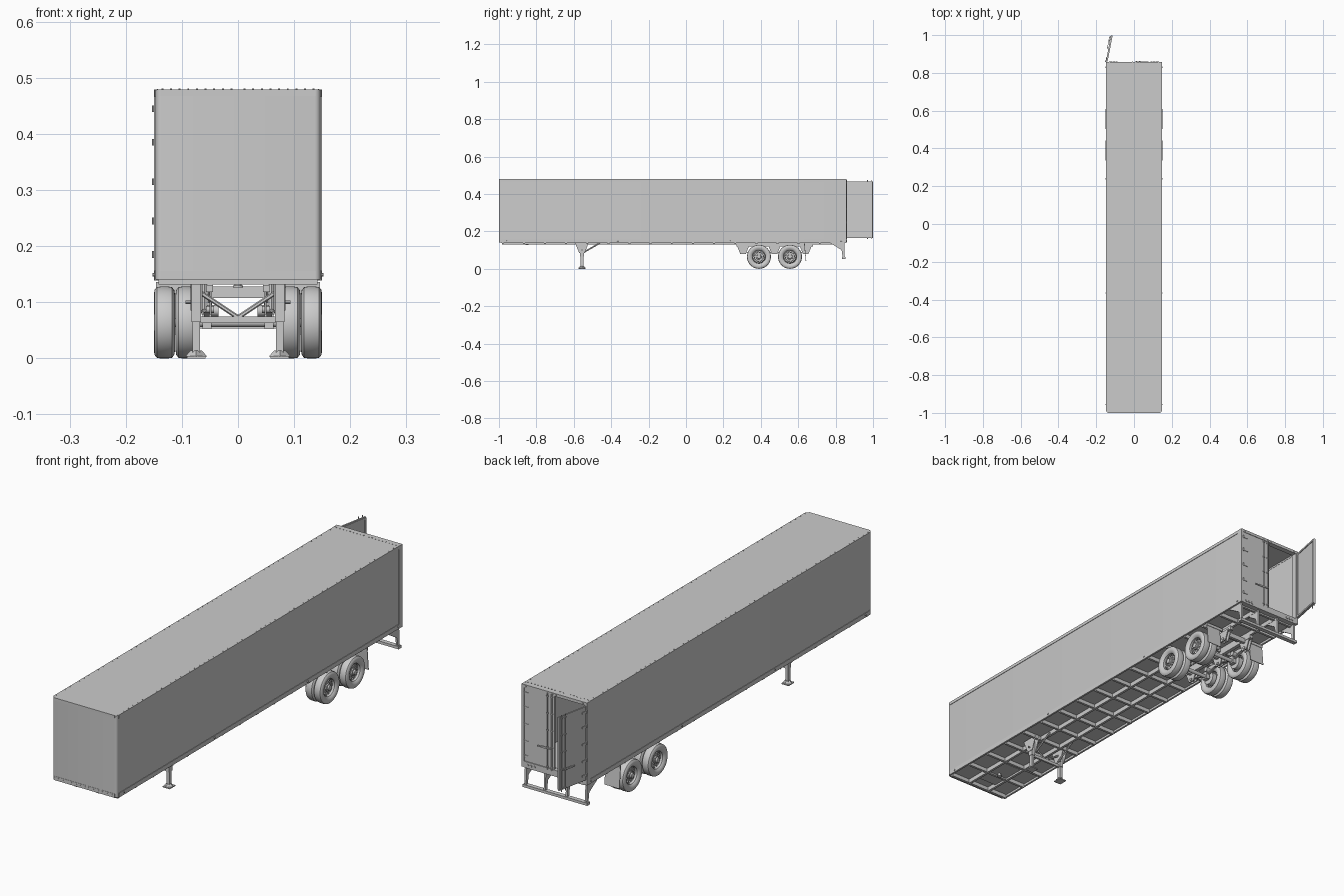
import bpy, bmesh, math
from mathutils import Vector, Matrix

if "Cube" in bpy.data.objects:
    bpy.data.objects.remove(bpy.data.objects["Cube"])

def finish(name, bm, loc=(0, 0, 0), rot=0.0, mirror=False):
    bmesh.ops.remove_doubles(bm, verts=bm.verts, dist=1e-6)
    bmesh.ops.recalc_face_normals(bm, faces=bm.faces)
    me = bpy.data.meshes.new(name)
    bm.to_mesh(me)
    bm.free()
    me.shade_smooth()
    me.set_sharp_from_angle(angle=math.radians(35))
    return place(name, me, loc, rot, mirror)

def place(name, me, loc, rot=0.0, mirror=False):
    ob = bpy.data.objects.new(name, me)
    ob.location = loc
    ob.rotation_euler.z = rot
    bpy.context.collection.objects.link(ob)
    if mirror:
        ob.modifiers.new("Mirror", 'MIRROR')
    return ob

def box(bm, x0, x1, y0, y1, z0, z1):
    m = Matrix.Translation(((x0 + x1) / 2, (y0 + y1) / 2, (z0 + z1) / 2))
    bmesh.ops.create_cube(bm, size=1, matrix=m @ Matrix.Diagonal((abs(x1 - x0), y1 - y0, z1 - z0, 1)))

def rod(bm, p, q, r, n=12, r2=None):
    p, q = Vector(p), Vector(q)
    m = Matrix.Translation((p + q) / 2) @ (q - p).to_track_quat('Z', 'Y').to_matrix().to_4x4()
    bmesh.ops.create_cone(bm, cap_ends=True, segments=n, radius1=r, radius2=r if r2 is None else r2,
                          depth=(q - p).length, matrix=m)

def prism(bm, pts, a, b, axis):
    # extrude a 2D outline along x or z
    f = (lambda p, t: (t, p[0], p[1])) if axis == 'x' else (lambda p, t: (p[0], p[1], t))
    va, vb = ([bm.verts.new(f(p, t)) for p in pts] for t in (a, b))
    bm.faces.new(va)
    bm.faces.new(vb)
    for i in range(len(pts)):
        j = (i + 1) % len(pts)
        bm.faces.new((va[i], va[j], vb[j], vb[i]))

def lathe(bm, prof, n=40, closed=False, skip=None):
    # revolve (x, r) points around x; skip leaves hand holes in one band
    rings = [[bm.verts.new((x, r * math.cos(2 * math.pi * i / n), r * math.sin(2 * math.pi * i / n)))
              for i in range(n)] for x, r in prof]
    for k in range(len(prof) if closed else len(prof) - 1):
        a, b = rings[k], rings[(k + 1) % len(prof)]
        for i in range(n):
            if k != skip or i % 4 > 1:
                j = (i + 1) % n
                bm.faces.new((a[i], a[j], b[j], b[i]))

# hollow cargo shell with rounded front corners
def u_shape(w, front, r, back):
    pts = [(-w, back)]
    for cx, a0 in ((-w + r, 180), (w - r, 270)):
        pts += [(cx + r * math.cos(math.radians(a0 + t)), front + r + r * math.sin(math.radians(a0 + t)))
                for t in (0, 22.5, 45, 67.5, 90)]
    return pts + [(w, back)]
bm = bmesh.new()
prism(bm, u_shape(.147, -.999, .01, .845) + u_shape(.142, -.993, .006, .845)[::-1], .141, .478, 'z')
finish("cargo_walls", bm)
bm = bmesh.new()
prism(bm, u_shape(.146, -.998, .01, .85), .473, .479, 'z')
finish("roof", bm)
bm = bmesh.new()
prism(bm, u_shape(.144, -.995, .01, .85), .148, .158, 'z')
finish("floor", bm)

# top and bottom side rails
for name, z0, z1 in (("top_rail", .466, .479), ("bottom_rail", .139, .157)):
    bm = bmesh.new()
    box(bm, .141, .149, -.988, .85, z0, z1)
    finish(name, bm, mirror=True)
bm = bmesh.new()
box(bm, -.138, .138, -1, -.99, .14, .156)
box(bm, -.138, .138, -1, -.99, .468, .479)
finish("front_rails", bm)

# rivets and marker lights
bm = bmesh.new()
for i in range(60):
    y = -.98 + i * .0308
    rod(bm, (.1435, y, .478), (.1435, y, .4802), .0015, 6)
for i in range(18):
    x = .004 + i * .0077
    rod(bm, (x, -.999, .150), (x, -1.001, .150), .001, 6)
    if i % 2:
        rod(bm, (x, .835, .478), (x, .835, .481), .002, 6)
finish("rivets", bm, mirror=True)
bm = bmesh.new()
for y in (-.955, -.365, .24, .83):
    rod(bm, (.147, y, .149), (.152, y, .149), .004, 10, .003)
finish("side_marker_lights", bm, mirror=True)

# rear door frame with lights
bm = bmesh.new()
box(bm, .138, .1495, .835, .857, .139, .479)
box(bm, 0, .138, .835, .857, .467, .479)
box(bm, 0, .138, .835, .857, .137, .163)
for x in (.092, .107, .122):
    rod(bm, (x, .856, .15), (x, .860, .15), .006, 14)
for x in (.008, .13):
    rod(bm, (x, .856, .473), (x, .860, .473), .003, 10)
finish("rear_frame", bm, mirror=True)

# rear doors: panel runs along local y from the hinge, s flips the outer side
def door(name, s, loc, rot, length):
    bm = bmesh.new()
    def b(x0, x1, *rest):
        box(bm, s * min(x0, x1), s * max(x0, x1), *rest)
    b(-.003, .003, .001, length, .164, .467)
    for y0, y1, z0, z1 in ((.002, .009, .166, .465), (length - .008, length - .001, .166, .465),
                           (.009, length - .008, .166, .173), (.009, length - .008, .458, .465)):
        b(.003, .006, y0, y1, z0, z1)
    for z in (.185, .245, .315, .385, .445):
        rod(bm, (-.004 * s, 0, z - .006), (-.004 * s, 0, z + .006), .003, 10)
        b(-.005, -.003, 0, .022, z - .004, z + .004)
    for y in (length - .03, length - .010):
        rod(bm, (-.006 * s, y, .158), (-.006 * s, y, .474), .002, 10)
        for z in (.17, .25, .32, .39, .46):
            b(-.008, -.003, y - .004, y + .004, z - .003, z + .003)
        b(-.010, -.007, y - .045, y, .232 + y * .1, .237 + y * .1)
    finish(name, bm, loc, rot)
door("closed_door", -1, (.138, .852, 0), math.pi / 2, .137)
door("open_door", 1, (-.146, .860, 0), math.radians(-11), .1415)

# underside frame
bm = bmesh.new()
for i in range(17):
    y = -.98 + i * .113
    box(bm, -.142, .142, y - .005, y + .005, .132, .149)
for x in (-.05, .05):
    box(bm, x - .005, x + .005, -.985, .84, .130, .149)
finish("floor_crossmembers", bm)
bm = bmesh.new()
box(bm, -.05, .05, -.93, -.77, .138, .148)
rod(bm, (0, -.85, .126), (0, -.85, .14), .006, 16)
rod(bm, (0, -.85, .126), (0, -.85, .130), .009, 16)
finish("coupling_plate_and_pin", bm)

# landing gear
bm = bmesh.new()
box(bm, .066, .083, -.566, -.546, .065, .142)
box(bm, .068, .081, -.563, -.549, .01, .07)
prism(bm, [(-.595, .142), (-.52, .142), (-.541, .085), (-.571, .085)], .063, .067, 'x')
prism(bm, [(-.595, .142), (-.52, .142), (-.541, .085), (-.571, .085)], .082, .085, 'x')
rod(bm, (.0745, -.556, .003), (.0745, -.556, .014), .02, 4, .010)
box(bm, .058, .091, -.574, -.538, 0, .004)
box(bm, 0, .068, -.560, -.552, .063, .075)
rod(bm, (.068, -.556, .118), (0, -.556, .073), .004, 6)
rod(bm, (.083, -.556, .10), (.094, -.556, .10), .003, 8)
finish("landing_gear", bm, mirror=True)
bm = bmesh.new()
for x in (-.06, .06):
    rod(bm, (x, -.552, .085), (x, -.46, .138), .004, 6)
finish("landing_gear_braces", bm)

# wheel meshes
half = [(.012, .037), (.017, .043), (.0187, .051), (.0175, .058), (.0135, .0628), (.007, .064)]
bm = bmesh.new()
lathe(bm, half + [(-x, r) for x, r in reversed(half)], 48, True)
tire = finish("tire", bm).data
bm = bmesh.new()
lathe(bm, [(-.014, .0385), (-.011, .035), (.011, .035), (.014, .0385)])
lathe(bm, [(0, .035), (.004, .031), (.005, .024), (.004, .016), (.009, .015), (.010, .011),
           (.016, .010), (.017, .007), (.017, .0005)], skip=1)
for i in range(10):
    a = 2 * math.pi * i / 10
    y, z = .0195 * math.cos(a), .0195 * math.sin(a)
    rod(bm, (.003, y, z), (.008, y, z), .0018, 6)
rim = finish("rim", bm).data
for ob in list(bpy.data.objects):
    if ob.data in (tire, rim):
        bpy.data.objects.remove(ob)

# dual wheels on two axles
for y in (.39, .556):
    for s in (1, -1):
        for x, flip in ((.1312, 0), (.0925, 1)):
            turn = 0 if (s > 0) != bool(flip) else math.pi
            place("tire", tire, (s * x, y, .064), turn)
            place("rim", rim, (s * x, y, .064), turn)
    bm = bmesh.new()
    rod(bm, (-.13, y, .064), (.13, y, .064), .008, 16)
    for s in (1, -1):
        rod(bm, (s * .068, y, .064), (s * .106, y, .064), .027, 24)
        rod(bm, (s * .035, y + .02, .085), (s * .055, y + .02, .085), .010, 14)
        box(bm, s * .055 - .008, s * .055 + .008, y - .012, y + .012, .052, .085)
    finish("axle", bm)

# suspension: slider rail, hangers, leaf springs
bm = bmesh.new()
box(bm, .045, .060, .27, .68, .118, .135)
for y in (.305, .473, .64):
    prism(bm, [(y - .032, .122), (y + .032, .122), (y + .014, .078), (y - .014, .078)], .047, .051, 'x')
    prism(bm, [(y - .032, .122), (y + .032, .122), (y + .014, .078), (y - .014, .078)], .061, .065, 'x')
    rod(bm, (.043, y, .087), (.069, y, .087), .006, 12)
    box(bm, 0, .05, y - .006, y + .006, .108, .128)
for y in (.39, .556):
    for k in range(3):
        w = .075 - k * .018
        up = [(y + w * t, .086 - k * .004 - .010 * (1 - t * t) + .006) for t in (-1, -.5, 0, .5, 1)]
        prism(bm, up + [(a, z - .0035) for a, z in reversed(up)], .051, .061, 'x')
finish("suspension", bm, mirror=True)

# mud flaps
bm = bmesh.new()
box(bm, .065, .146, .630, .637, .124, .136)
prism(bm, [(.632, .126), (.635, .126), (.643, .043), (.640, .043)], .078, .146, 'x')
finish("mud_flap", bm, mirror=True)

# rear bumper
bm = bmesh.new()
for x in (.05, .138):
    prism(bm, [(.765, .141), (.846, .141), (.849, .06), (.838, .06), (.832, .10), (.80, .12)],
          x - .004, x + .004, 'x')
box(bm, 0, .147, .835, .853, .053, .064)
finish("rear_bumper", bm, mirror=True)
